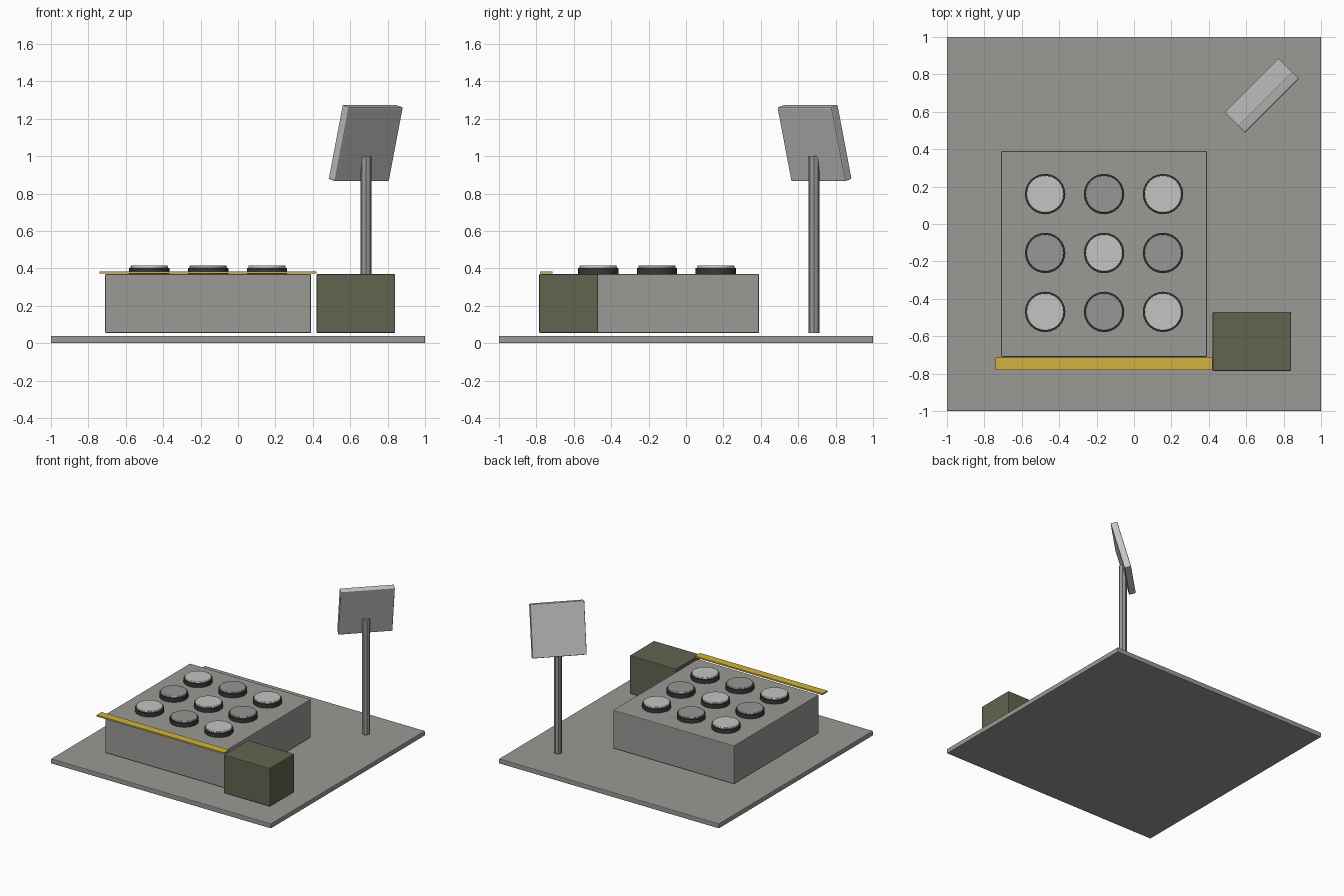
import bpy
import math

default = bpy.data.objects.get("Cube")
if default:
    bpy.data.objects.remove(default, do_unlink=True)


def material(name, rgb):
    mat = bpy.data.materials.new(name)
    mat.use_nodes = True
    color = (*rgb, 1)
    mat.diffuse_color = color
    mat.node_tree.nodes["Principled BSDF"].inputs["Base Color"].default_value = color
    return mat


stone = material("warm grey", (0.33, 0.32, 0.30))
light = material("light grey", (0.55, 0.55, 0.54))
dim = material("dim grey", (0.31, 0.31, 0.30))
dark = material("charcoal", (0.04, 0.04, 0.042))
olive = material("olive green", (0.12, 0.13, 0.08))
yellow = material("yellow", (0.63, 0.45, 0.05))


def finish(obj, name, mat, bevel):
    obj.name = name
    obj.data.materials.append(mat)
    if bevel:
        mod = obj.modifiers.new("edge bevel", "BEVEL")
        mod.width = bevel
        mod.segments = 2
        mod.limit_method = "ANGLE"
        mod.angle_limit = math.radians(50)
    return obj


def box(name, low, high, mat, bevel=0.005):
    center = [(a + b) / 2 for a, b in zip(low, high)]
    bpy.ops.mesh.primitive_cube_add(size=1, location=center)
    obj = bpy.context.object
    obj.scale = [b - a for a, b in zip(low, high)]
    bpy.ops.object.transform_apply(location=False, rotation=False, scale=True)
    return finish(obj, name, mat, bevel)


def disc(name, x, y, bottom, top, radius, mat, sides=24, bevel=0.0):
    bpy.ops.mesh.primitive_cylinder_add(
        vertices=sides, radius=radius, depth=top - bottom,
        location=(x, y, (bottom + top) / 2))
    if sides > 12:
        bpy.ops.object.shade_smooth_by_angle(angle=math.radians(35))
    return finish(bpy.context.object, name, mat, bevel)


# Ground slab, main block, side box and front strip
box("base_plate", (-1, -1, 0), (1, 1, 0.04), stone)
box("main_block", (-0.71, -0.71, 0.055), (0.39, 0.39, 0.37), stone)
box("side_box", (0.42, -0.785, 0.055), (0.84, -0.47, 0.37), olive)
box("front_strip", (-0.74, -0.78, 0.372), (0.42, -0.715, 0.384), yellow, 0)

# Three by three grid of round pads, alternating in colour
spacing = 0.315
for row in range(3):
    for col in range(3):
        x = -0.16 + (col - 1) * spacing
        y = -0.155 + (row - 1) * spacing
        lit = (row + col) % 2 == 0
        disc(f"pad_ring_{row}_{col}", x, y, 0.37, 0.402, 0.108, dark)
        disc(f"pad_top_{row}_{col}", x, y, 0.4, 0.415, 0.1,
             light if lit else dim, bevel=0.004)

# Post carrying a tilted square panel
disc("post", 0.685, 0.685, 0.055, 1.0, 0.03, stone, sides=8)
panel = box("panel", (-0.205, -0.026, -0.205), (0.205, 0.026, 0.205), light, 0.006)
panel.location = (0.683, 0.687, 1.07)
panel.rotation_euler = (math.radians(15), 0, math.radians(45))
